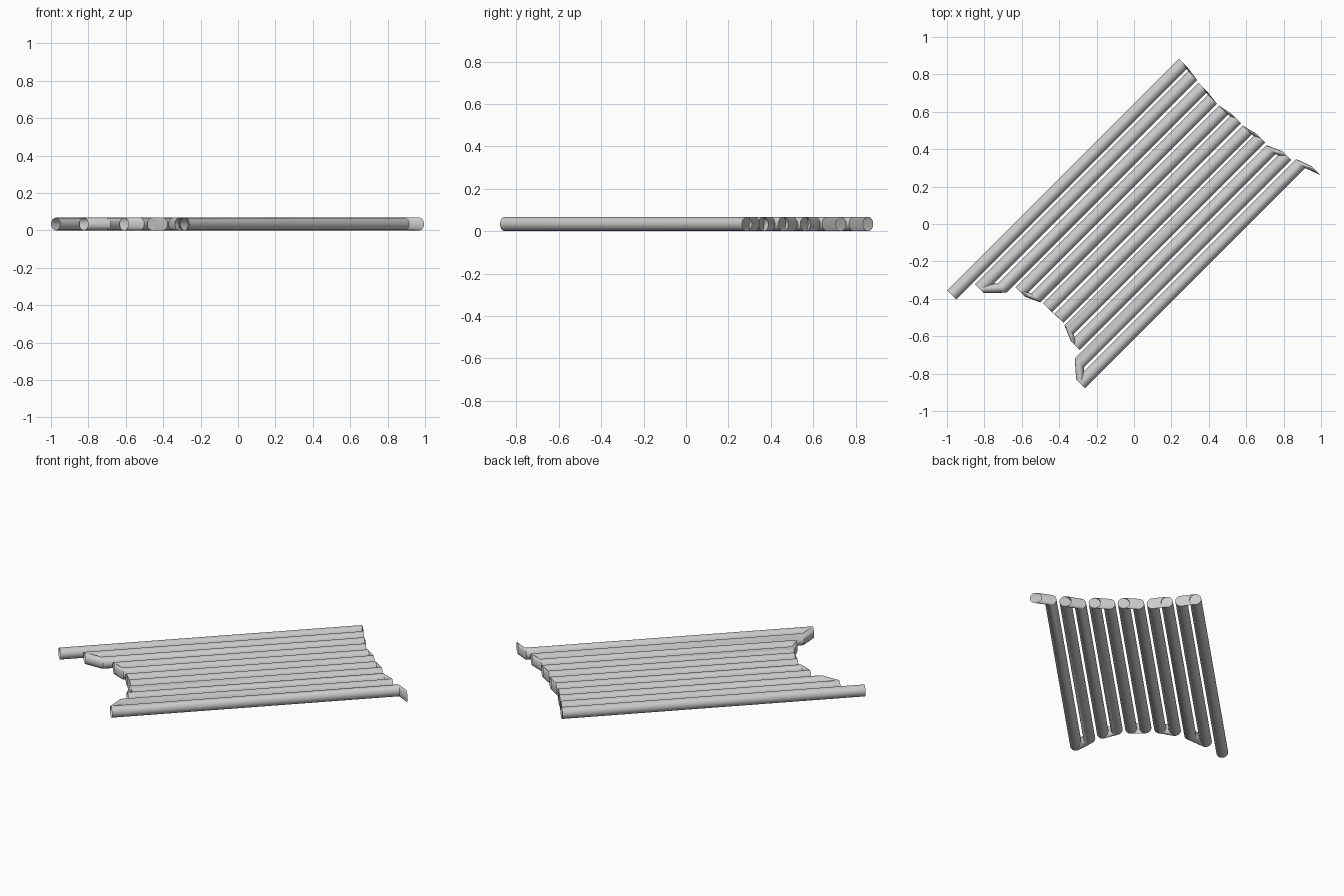
import bpy, bmesh, math
from mathutils import Vector

cube = bpy.data.objects.get("Cube")
if cube:
    bpy.data.objects.remove(cube, do_unlink=True)

RADIUS, SIDES = 0.034, 16
FIRST, SPACING = -0.595, 0.1163   # x - y of the first run, and the step between runs

# Reach of each diagonal run, as x + y at its far and near end
far_ends = [1.123, 1.107, 1.10, 1.086, 1.088, 1.112, 1.107, 1.137, 1.13, 1.182, 1.214, 1.257]
near_ends = [-1.355, -1.171, -1.048, -0.973, -0.92, -0.909, -0.904, -0.914, -0.963, -1.037, -1.139]


def point(run, reach):
    offset = FIRST + SPACING * run
    return Vector(((reach + offset) / 2, (reach - offset) / 2, RADIUS))


# Serpentine centre line: up one run, across, down the next
path = []
for run, (far, near) in enumerate(zip(far_ends, near_ends)):
    ends = [point(run, near), point(run, far)]
    path += ends if run % 2 == 0 else ends[::-1]
path.append(point(len(near_ends), far_ends[-1]))

# Sweep one upright ring of fixed direction along the centre line
across = Vector((1, -1, 0)).normalized()
up = Vector((0, 0, 1))
bm = bmesh.new()
rings = []
for centre in path:
    ring = []
    for i in range(SIDES):
        a = math.tau * i / SIDES
        ring.append(bm.verts.new(centre + RADIUS * (math.cos(a) * across + math.sin(a) * up)))
    rings.append(ring)
for step, (a, b) in enumerate(zip(rings, rings[1:])):
    for i in range(SIDES):
        j = (i + 1) % SIDES
        bm.faces.new((a[i], a[j], b[j], b[i]))
bmesh.ops.recalc_face_normals(bm, faces=bm.faces)

mesh = bpy.data.meshes.new("serpentine_tube")
bm.to_mesh(mesh)
bm.free()
tube = bpy.data.objects.new("serpentine_tube", mesh)
bpy.context.collection.objects.link(tube)

# Plain grey
grey = bpy.data.materials.new("light_grey")
grey.use_nodes = True
colour = (0.6, 0.6, 0.6, 1)
grey.diffuse_color = colour
grey.node_tree.nodes["Principled BSDF"].inputs["Base Color"].default_value = colour
mesh.materials.append(grey)

bpy.ops.object.select_all(action="DESELECT")
tube.select_set(True)
bpy.context.view_layer.objects.active = tube
bpy.ops.object.shade_smooth_by_angle(angle=math.radians(35))
